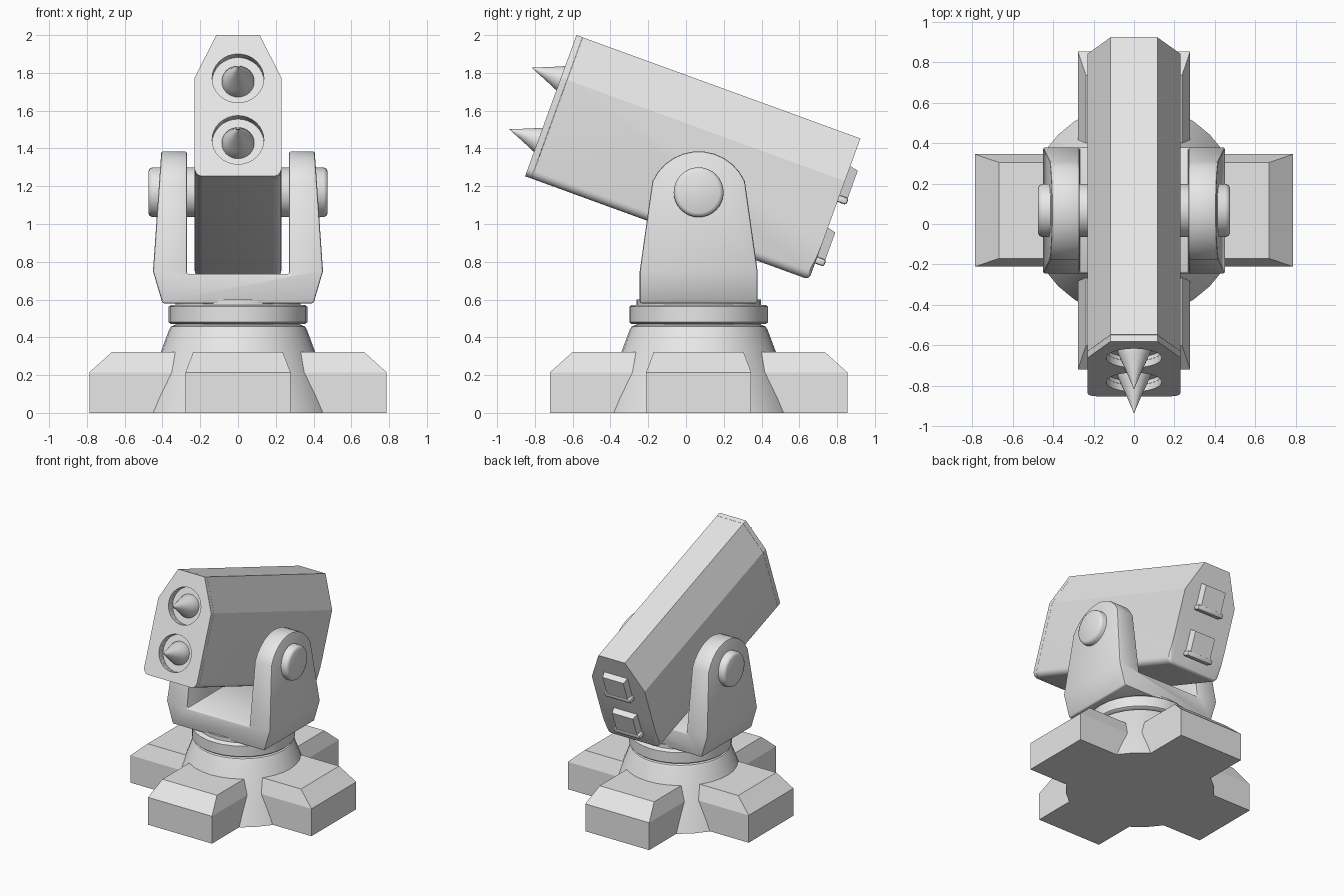
import bpy, bmesh, math
from mathutils import Matrix, Vector

if "Cube" in bpy.data.objects:
    bpy.data.objects.remove(bpy.data.objects["Cube"])

CY = 0.067                      # turntable centre in y
grey = bpy.data.materials.new("light_grey")
grey.diffuse_color = (0.8, 0.8, 0.8, 1)
grey.use_nodes = True
grey.node_tree.nodes["Principled BSDF"].inputs["Base Color"].default_value = grey.diffuse_color
# launcher frame: origin at the front top edge, y runs back, z runs up
TILT = Matrix.Translation((0, -0.58, 2.0)) @ Matrix.Rotation(math.radians(-20), 4, 'X')


def make(name, bm, matrix=Matrix()):
    bmesh.ops.recalc_face_normals(bm, faces=bm.faces)
    me = bpy.data.meshes.new(name)
    bm.transform(matrix)
    bm.to_mesh(me)
    bm.free()
    ob = bpy.data.objects.new(name, me)
    bpy.context.collection.objects.link(ob)
    me.materials.append(grey)
    return ob


def prism(name, pts, direction, matrix=Matrix()):
    bm = bmesh.new()
    f = bm.faces.new([bm.verts.new(p) for p in pts])
    r = bmesh.ops.extrude_face_region(bm, geom=[f])
    bmesh.ops.translate(bm, vec=direction,
                        verts=[v for v in r["geom"] if isinstance(v, bmesh.types.BMVert)])
    return make(name, bm, matrix)


def lathe(name, profile, matrix, n=32):
    # profile of (radius, height) turned about local z, capped at both ends
    bm = bmesh.new()
    rings = [[bm.verts.new((r * math.cos(2 * math.pi * i / n), r * math.sin(2 * math.pi * i / n), h))
              for i in range(n)] for r, h in profile]
    for a, b in zip(rings, rings[1:]):
        for i in range(n):
            bm.faces.new((a[i], a[(i + 1) % n], b[(i + 1) % n], b[i]))
    bm.faces.new(rings[0])
    bm.faces.new(rings[-1])
    return make(name, bm, matrix)


def frustum(name, bottom, top, z0, z1, matrix):
    bm = bmesh.new()
    vs = [bm.verts.new((sx * hx, sy * hy, z)) for (hx, hy), z in ((bottom, z0), (top, z1))
          for sx, sy in ((-1, -1), (1, -1), (1, 1), (-1, 1))]
    bm.faces.new(vs[:4])
    bm.faces.new(vs[4:])
    for i in range(4):
        j = (i + 1) % 4
        bm.faces.new((vs[i], vs[j], vs[j + 4], vs[i + 4]))
    return make(name, bm, matrix)


def apply(ob, kind, **props):
    m = ob.modifiers.new(kind, kind)
    for k, v in props.items():
        setattr(m, k, v)
    bpy.context.view_layer.objects.active = ob
    bpy.ops.object.modifier_apply(modifier=m.name)


def boolean(ob, other, op):
    apply(ob, 'BOOLEAN', object=other, operation=op, solver='EXACT')


def bevel(ob, width, segments=2):
    apply(ob, 'BEVEL', width=width, segments=segments, limit_method='ANGLE',
          angle_limit=math.radians(40))


def smooth(ob, angle=35):
    bpy.ops.object.select_all(action='DESELECT')
    ob.select_set(True)
    bpy.context.view_layer.objects.active = ob
    bpy.ops.object.shade_smooth_by_angle(angle=math.radians(angle))


# base: crossed feet, flared pedestal and turntable
centre = Matrix.Translation((0, CY, 0))
for name, turn in (("side_feet", 0), ("front_back_feet", 90)):
    m = centre @ Matrix.Rotation(math.radians(turn), 4, 'Z')
    frustum(name + "_lower", (0.787, 0.278), (0.787, 0.278), 0, 0.215, m)
    frustum(name + "_upper", (0.787, 0.278), (0.667, 0.237), 0.215, 0.323, m)
smooth(lathe("pedestal", [(0.53, 0), (0.365, 0.44), (0.355, 0.457), (0.335, 0.465)], centre))
smooth(lathe("neck", [(0.33, 0.45), (0.33, 0.60)], centre))
smooth(lathe("turntable_ring", [(0.355, 0.47), (0.367, 0.48), (0.367, 0.562), (0.355, 0.572)], centre), 50)

# yoke: front U profile intersected with the rounded side profile
half = [(0.40, 0.58), (0.45, 0.75), (0.405, 1.40), (0.27, 1.40), (0.27, 0.735)]
outline = half + [(-x, z) for x, z in reversed(half)]
yoke = prism("yoke", [(x, -0.4, z) for x, z in outline], (0, 1, 0))
arc = [(CY + 0.268 * math.cos(math.radians(a)), 1.117 + 0.268 * math.sin(math.radians(a)))
       for a in range(24, 157, 12)]
side = [(CY + 0.312, 0.5), (CY + 0.312, 0.75)] + arc + [(CY - 0.312, 0.75), (CY - 0.312, 0.5)]
cutter = prism("yoke_cutter", [(-0.6, y, z) for y, z in side], (1.2, 0, 0))
boolean(yoke, cutter, 'INTERSECT')
bpy.data.objects.remove(cutter)
bevel(yoke, 0.01)
smooth(yoke)

# pivot pin through both arms
pin = [(0.11, -0.475), (0.125, -0.468), (0.132, -0.452), (0.132, 0.452), (0.125, 0.468), (0.11, 0.475)]
smooth(lathe("pivot_pin", pin, Matrix.Translation((0, CY, 1.168)) @ Matrix.Rotation(math.pi / 2, 4, 'Y')), 50)

# launcher: chamfered top, rounded bottom corners
section = [(0.115, 0), (0.23, -0.24)]
section += [(0.185 + 0.045 * math.cos(a), -0.75 - 0.045 * math.sin(a))
            for a in (math.pi / 2 * i / 5 for i in range(6))]
section += [(-x, z) for x, z in reversed(section)]
cap = prism("front_cap", [(x, 0, z) for x, z in section], (0, 0.034, 0), TILT)
body = prism("launcher_body", [(x, 0.035, z) for x, z in section], (0, 1.565, 0), TILT)

# round the lower rear rim of the body
bm = bmesh.new()
bm.from_mesh(body.data)
inv = TILT.inverted()
rim = [e for e in bm.edges
       if all((inv @ v.co).y > 1.59 and (inv @ v.co).z < -0.7 for v in e.verts)]
bmesh.ops.bevel(bm, geom=rim, offset=0.025, segments=3, profile=0.5, affect='EDGES')
bm.to_mesh(body.data)
bm.free()

# tubes with pointed missiles at the front, hatches at the back
FORWARD = Matrix.Rotation(math.pi / 2, 4, 'X')      # local z -> forward
BACK = Matrix.Rotation(-math.pi / 2, 4, 'X')        # local z -> backward
for name, z in (("upper", -0.243), ("lower", -0.59)):
    m = TILT @ Matrix.Translation((0, 0, z)) @ FORWARD
    bore = lathe("bore", [(0.137, -0.055), (0.137, 0.1)], m)
    boolean(cap, bore, 'DIFFERENCE')
    boolean(body, bore, 'DIFFERENCE')
    bpy.data.objects.remove(bore)
    smooth(lathe(name + "_missile", [(0.086, -0.07), (0.086, -0.045), (0.068, 0), (0.036, 0.075),
                                     (0.001, 0.162)], m), 60)
    h = TILT @ Matrix.Translation((0, 1.6, z - 0.005)) @ BACK
    frustum(name + "_hatch", (0.105, 0.095), (0.09, 0.082), -0.01, 0.045, h)
    bar = frustum(name + "_hatch_handle", (0.115, 0.019), (0.115, 0.019), -0.01, 0.05,
                  h @ Matrix.Translation((0, 0.09, 0)))
    bevel(bar, 0.012)
    smooth(bar)
smooth(cap, 20)
smooth(body, 20)
